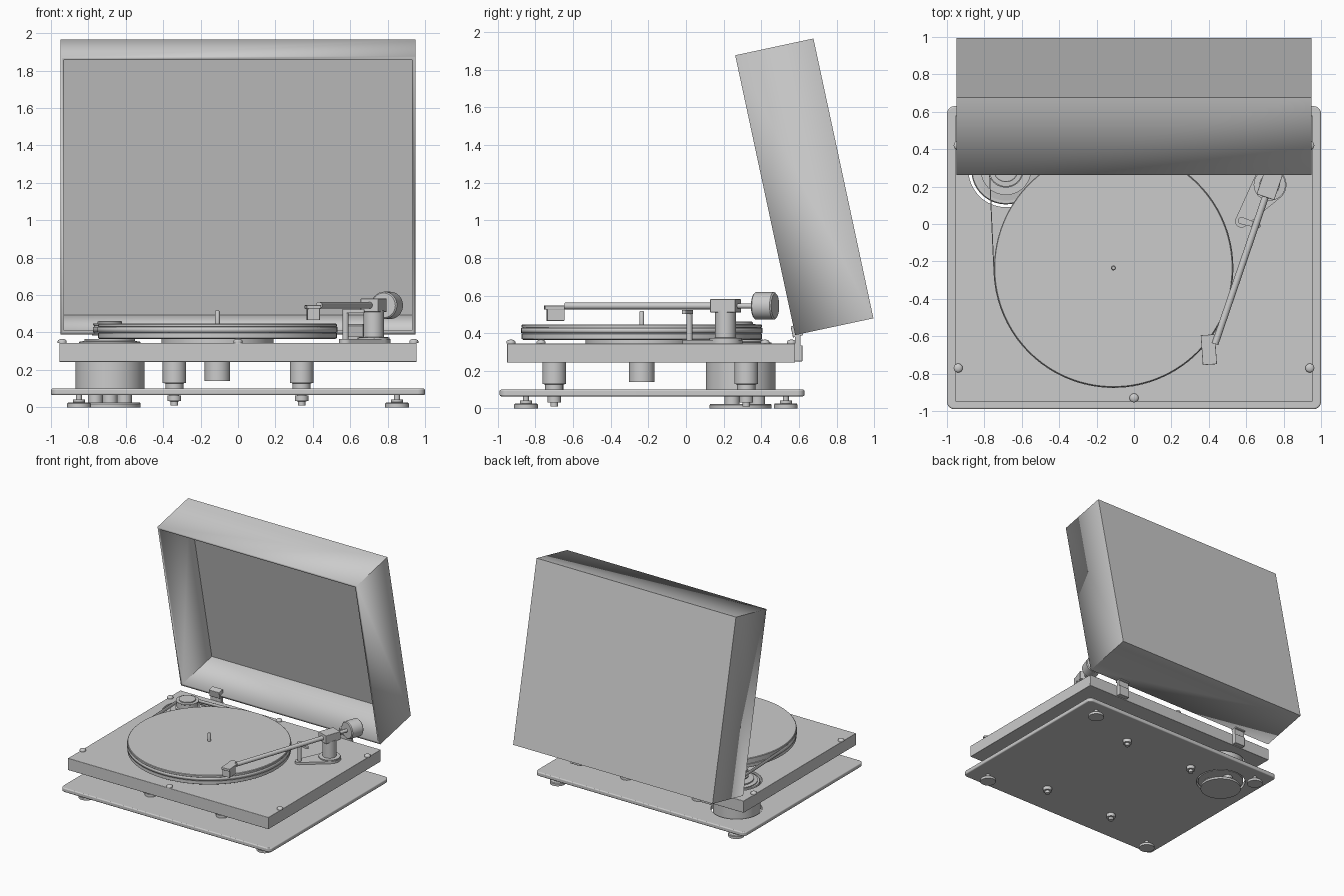
import bpy, bmesh, math
from mathutils import Vector, Matrix

if "Cube" in bpy.data.objects:
    bpy.data.objects.remove(bpy.data.objects["Cube"])


def finish(name, bm, loc=(0, 0, 0), rot=(0, 0, 0), bevel=0):
    bmesh.ops.recalc_face_normals(bm, faces=bm.faces)
    me = bpy.data.meshes.new(name)
    bm.to_mesh(me)
    bm.free()
    ob = bpy.data.objects.new(name, me)
    bpy.context.collection.objects.link(ob)
    ob.location, ob.rotation_euler = loc, rot
    if bevel:
        m = ob.modifiers.new("bevel", "BEVEL")
        m.width, m.segments = bevel, 3
    return ob


def box(name, lo, hi, loc=(0, 0, 0), rot=(0, 0, 0), bevel=0):
    bm = bmesh.new()
    bmesh.ops.create_cube(bm, size=1)
    for v in bm.verts:
        v.co = Vector([(a + b) / 2 + c * (b - a) for a, b, c in zip(lo, hi, v.co)])
    return finish(name, bm, loc, rot, bevel)


def lathe(name, profile, loc, n=64, rot=(0, 0, 0)):
    """Spin (radius, height) points about z and cap both ends."""
    bm = bmesh.new()
    rings = [[bm.verts.new((r * math.cos(2 * math.pi * i / n), r * math.sin(2 * math.pi * i / n), z))
              for i in range(n)] for r, z in profile]
    for a, b in zip(rings, rings[1:]):
        for i in range(n):
            j = (i + 1) % n
            bm.faces.new((a[i], a[j], b[j], b[i]))
    bm.faces.new(rings[0])
    bm.faces.new(rings[-1])
    return finish(name, bm, loc, rot)


def rod(name, p, q, r, n=24):
    p, q = Vector(p), Vector(q)
    rot = (q - p).to_track_quat('Z', 'Y').to_euler()
    return lathe(name, [(r, 0), (r, (q - p).length)], p, n, rot)


def wrap(name, c1, r1, c2, r2, z0, z1, capped=True, n=64):
    """Extrude the outline that wraps two circles."""
    d = Vector(c2) - Vector(c1)
    a, b = math.atan2(d.y, d.x), math.acos((r1 - r2) / d.length)
    pts = []
    for c, r, s, e in ((c1, r1, a + b, a + 2 * math.pi - b), (c2, r2, a - b, a + b)):
        for i in range(n + 1):
            t = s + (e - s) * i / n
            pts.append((c[0] + r * math.cos(t), c[1] + r * math.sin(t)))
    bm = bmesh.new()
    lo, hi = ([bm.verts.new((x, y, z)) for x, y in pts] for z in (z0, z1))
    for i in range(len(pts)):
        j = (i + 1) % len(pts)
        bm.faces.new((lo[i], lo[j], hi[j], hi[i]))
    if capped:
        bm.faces.new(lo)
        bm.faces.new(hi)
    return finish(name, bm)


MOTOR = (-0.685, 0.29)
PLATTER = (-0.11, -0.235)
PIVOT = Vector((0.725, 0.21, 0.545))

# base plate with rounded corners, and the suspended plinth
bm = bmesh.new()
bmesh.ops.create_cube(bm, size=1, matrix=Matrix.Translation((0, -0.18, 0.0825)) @ Matrix.Diagonal((2, 1.62, 0.035, 1)))
corners = [e for e in bm.edges if abs(e.verts[0].co.z - e.verts[1].co.z) > 0.01]
bmesh.ops.bevel(bm, geom=corners, offset=0.04, segments=8, profile=0.5, affect='EDGES')
base = finish("base_plate", bm, bevel=0.008)
base.modifiers["bevel"].limit_method = 'ANGLE'
plinth = box("plinth", (-0.955, -0.95, 0.243), (0.955, 0.58, 0.345), bevel=0.003)

# motor hole through both plates
cutter = lathe("motor_hole_cutter", [(0.2, 0), (0.2, 0.5)], (*MOTOR, 0))
cutter.hide_render = True
cutter.hide_set(True)
for ob in (base, plinth):
    m = ob.modifiers.new("motor_hole", "BOOLEAN")
    m.object, m.operation, m.solver = cutter, 'DIFFERENCE', 'EXACT'

# adjustable feet
for x in (-0.85, 0.85):
    for y in (-0.85, 0.53):
        lathe("foot", [(0.063, 0), (0.063, 0.02), (0.058, 0.026), (0.032, 0.027), (0.032, 0.042),
                       (0.016, 0.043), (0.016, 0.07)], (x, y, 0), 40)

# suspension posts with their bolts
for x in (-0.34, 0.34):
    for y in (-0.70, 0.32):
        lathe("suspension_post", [(0.02, 0.01), (0.02, 0.032), (0.036, 0.033), (0.036, 0.063), (0.025, 0.064),
                                  (0.025, 0.1), (0.048, 0.101), (0.048, 0.128), (0.063, 0.13), (0.063, 0.245)],
              (x, y, 0), 40)

# dome screws round the plinth
for x, y in ((-0.94, -0.77), (0.94, -0.77), (0, -0.93), (-0.94, 0.42), (0.94, 0.42), (0, 0.56)):
    dome = [(0.024 * math.cos(t * math.pi / 14), 0.008 + 0.014 * math.sin(t * math.pi / 14)) for t in range(7)]
    lathe("dome_screw", [(0.024, 0)] + dome, (x, y, 0.344), 24)

# motor, its foot and pulley
lathe("motor_foot", [(0.165, 0), (0.165, 0.018), (0.16, 0.025)], (*MOTOR, 0))
for k in range(3):
    t = math.radians(90 + 120 * k)
    lathe("motor_pillar", [(0.04, 0.024), (0.04, 0.075)],
          (MOTOR[0] + 0.09 * math.cos(t), MOTOR[1] + 0.09 * math.sin(t), 0), 32)
lathe("motor", [(0.185, 0.07), (0.185, 0.335), (0.18, 0.342), (0.165, 0.342), (0.165, 0.35), (0.135, 0.355),
                (0.135, 0.365), (0.03, 0.366), (0.03, 0.386)], (*MOTOR, 0))
lathe("pulley", [(0.095, 0.383), (0.095, 0.39), (0.084, 0.395), (0.084, 0.437), (0.09, 0.441), (0.09, 0.447),
                 (0.066, 0.448), (0.066, 0.457), (0.06, 0.461)], (*MOTOR, 0))

# platter, bearing, spindle and drive belt
lathe("platter", [(0.63, 0.365), (0.638, 0.37), (0.638, 0.397), (0.633, 0.399), (0.633, 0.429), (0.638, 0.431),
                  (0.638, 0.443), (0.634, 0.447)], (*PLATTER, 0), 128)
lathe("subplatter", [(0.3, 0.34), (0.3, 0.37)], (*PLATTER, 0))
lathe("bearing_housing", [(0.068, 0.14), (0.068, 0.25)], (*PLATTER, 0), 48)
lathe("spindle", [(0.013, 0.44), (0.013, 0.51), (0.009, 0.517)], (*PLATTER, 0), 24)
belt = wrap("drive_belt", PLATTER, 0.639, MOTOR, 0.088, 0.4, 0.428, capped=False)
m = belt.modifiers.new("thickness", "SOLIDIFY")
m.thickness, m.offset = 0.005, 0

# tonearm mount, arm rest and lift lever
wrap("arm_mount", (PIVOT.x, PIVOT.y), 0.09, (0.575, 0.015), 0.034, 0.344, 0.364)
lathe("arm_pillar", [(0.085, 0.36), (0.085, 0.374), (0.055, 0.376), (0.055, 0.52)], (PIVOT.x, PIVOT.y, 0), 48)
lathe("arm_rest_post", [(0.016, 0.36), (0.016, 0.51)], (0.575, 0.018, 0), 24)
wrap("arm_rest_bar", (0.575, 0.018), 0.019, (0.665, -0.01), 0.012, 0.503, 0.522, n=16)

# tonearm, turned about its pivot
yaw = -math.radians(18.9)
back = Vector((math.sin(-yaw), math.cos(yaw), 0))
box("arm_pivot_block", (-0.05, -0.07, -0.035), (0.05, 0.07, 0.036), PIVOT, (0, 0, yaw), 0.003)
rod("arm_tube", PIVOT, PIVOT - back * 0.9, 0.018)
rod("counterweight_rod", PIVOT, PIVOT + back * 0.2, 0.014)
lathe("counterweight", [(0.066, -0.057), (0.073, -0.05), (0.073, 0.05), (0.066, 0.057)],
      PIVOT + back * 0.222, 48, back.to_track_quat('Z', 'Y').to_euler())
head = (0.4, -0.67, 0)
turn = (0, 0, math.radians(4))
box("headshell", (-0.038, -0.082, 0.526), (0.038, 0.078, 0.546), head, turn, 0.002)
box("cartridge", (-0.033, -0.07, 0.466), (0.033, 0.022, 0.528), head, turn, 0.002)

# open dust cover, hollow toward the front
bm = bmesh.new()
bmesh.ops.create_cube(bm, size=1)
for v in bm.verts:
    v.co = Vector((v.co.x * 1.9, (v.co.y + 0.5) * 0.425, (v.co.z + 0.5) * 1.52))
bmesh.ops.recalc_face_normals(bm, faces=bm.faces)
bmesh.ops.delete(bm, geom=[f for f in bm.faces if f.normal.y < -0.9], context='FACES_ONLY')
tilt = (math.radians(12.1), 0, 0)
lid_at = (0, 0.58, 0.39)
lid = finish("dust_cover", bm, lid_at, tilt)
m = lid.modifiers.new("thickness", "SOLIDIFY")
m.thickness, m.offset, m.use_even_offset = 0.02, -1, True

# hinges
for x in (-0.62, 0.62):
    box("hinge_block", (x - 0.05, 0.572, 0.25), (x + 0.05, 0.618, 0.335), bevel=0.003)
    box("hinge_leaf", (x - 0.05, 0.58, 0.33), (x + 0.05, 0.608, 0.4))
    box("hinge_clip", (x - 0.05, -0.014, -0.01), (x + 0.05, 0.04, 0.05), lid_at, tilt, 0.003)

# smooth shading with sharp edges kept
bpy.ops.object.select_all(action='DESELECT')
for ob in bpy.context.collection.objects:
    if ob != cutter:
        ob.select_set(True)
bpy.context.view_layer.objects.active = base
bpy.ops.object.shade_smooth_by_angle(angle=math.radians(30))
